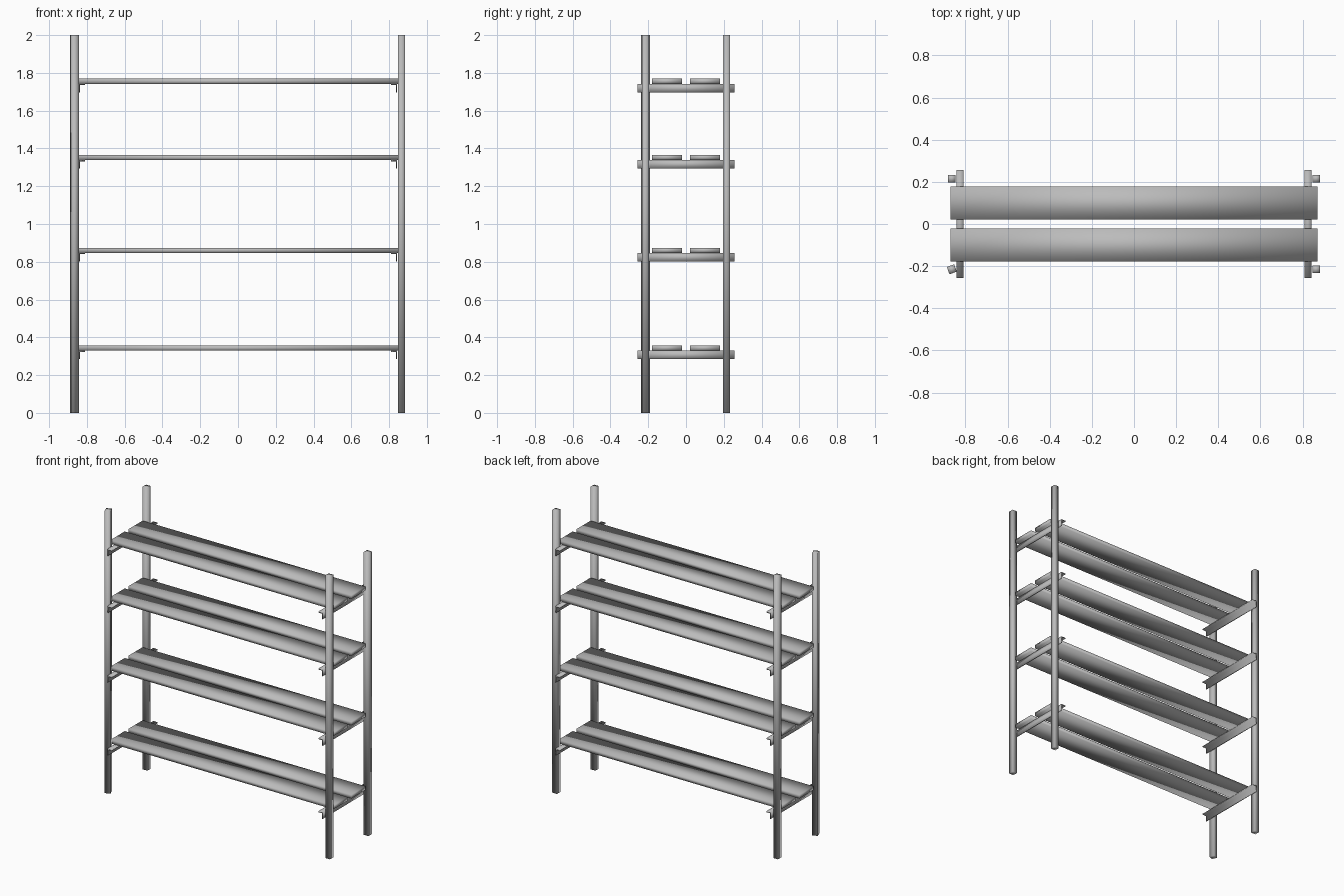
import bpy, bmesh
from math import radians
from mathutils import Matrix

cube = bpy.data.objects.get("Cube")
if cube:
    bpy.data.objects.remove(cube, do_unlink=True)

steel = bpy.data.materials.new("grey_steel")
steel.use_nodes = True
GREY = (0.5, 0.5, 0.5, 1)
steel.diffuse_color = GREY
steel.node_tree.nodes["Principled BSDF"].inputs["Base Color"].default_value = GREY


def finish(name, bm, location=(0, 0, 0), turn=0):
    """Turn a bmesh into a softly shaded steel object."""
    bmesh.ops.recalc_face_normals(bm, faces=bm.faces)
    for face in bm.faces:
        face.smooth = True
    mesh = bpy.data.meshes.new(name)
    bm.to_mesh(mesh)
    bm.free()
    mesh.materials.append(steel)
    obj = bpy.data.objects.new(name, mesh)
    obj.location = location
    obj.rotation_euler.z = radians(turn)
    bpy.context.collection.objects.link(obj)
    return obj


def box(name, size, location, turn=0):
    bm = bmesh.new()
    bmesh.ops.create_cube(bm, size=1, matrix=Matrix.Diagonal((*size, 1)))
    return finish(name, bm, location, turn)


def angle_rail(name, side, top):
    """L-section: upright leg against the posts, flat leg pointing inward."""
    wide, tall, thick, half = 0.034, 0.046, 0.007, 0.257
    profile = [(0, 0), (-wide, 0), (-wide, -thick), (-thick, -thick),
               (-thick, -tall), (0, -tall)]
    bm = bmesh.new()
    end = bm.faces.new([bm.verts.new((side * x, -half, z)) for x, z in profile])
    grown = bmesh.ops.extrude_face_region(bm, geom=[end])["geom"]
    verts = [v for v in grown if isinstance(v, bmesh.types.BMVert)]
    bmesh.ops.translate(bm, verts=verts, vec=(0, 2 * half, 0))
    return finish(name, bm, (side * 0.843, 0, top))


# Corner posts, the front one on the -x side is twisted
for x_name, sx in (("right", -1), ("left", 1)):
    for y_name, sy in (("front", -1), ("back", 1)):
        twist = 20 if (sx, sy) == (-1, -1) else 0
        box(f"{y_name}_{x_name}_post", (0.037, 0.037, 2),
            (sx * 0.865, sy * 0.215, 1), twist)

# Four shelves: two angle rails carrying two planks each
for i, top in enumerate((0.33, 0.847, 1.339, 1.742), 1):
    for x_name, sx in (("right", -1), ("left", 1)):
        angle_rail(f"shelf_{i}_{x_name}_rail", sx, top)
    for y_name, sy in (("front", -1), ("back", 1)):
        box(f"shelf_{i}_{y_name}_plank", (1.744, 0.158, 0.027),
            (0, sy * 0.1, top + 0.0135))
